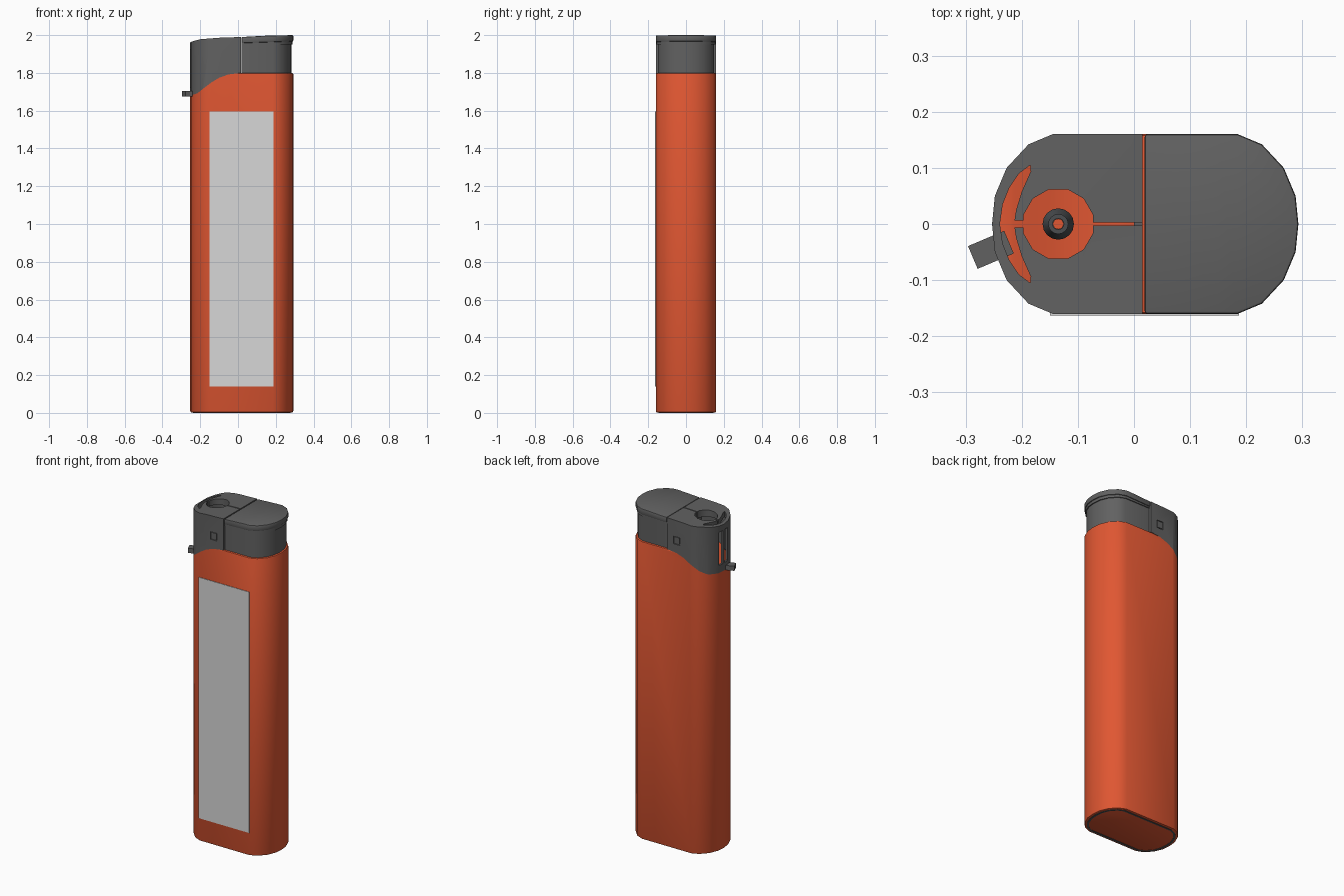
import bpy, bmesh, math
from mathutils import Matrix

if "Cube" in bpy.data.objects:
    bpy.data.objects.remove(bpy.data.objects["Cube"])


def material(name, rgb):
    m = bpy.data.materials.new(name)
    m.diffuse_color = (*rgb, 1)
    m.use_nodes = True
    m.node_tree.nodes["Principled BSDF"].inputs["Base Color"].default_value = m.diffuse_color
    return m


ORANGE = material("orange plastic", (0.75, 0.095, 0.032))
GREY = material("dark grey plastic", (0.12, 0.12, 0.12))
METAL = material("dark metal", (0.07, 0.075, 0.08))
BASE = material("base grey", (0.09, 0.09, 0.09))
LABEL = material("label light grey", (0.68, 0.68, 0.68))


def finish(name, bm, mat):
    bmesh.ops.recalc_face_normals(bm, faces=bm.faces)
    me = bpy.data.meshes.new(name)
    bm.to_mesh(me)
    bm.free()
    me.materials.append(mat)
    ob = bpy.data.objects.new(name, me)
    bpy.context.collection.objects.link(ob)
    return ob


def extrude(name, pts, lo, hi, mat=GREY, axis="z"):
    """Prism of a 2D outline: xy along z, or xz along y."""
    put = (lambda a, b, h: (a, b, h)) if axis == "z" else (lambda a, b, h: (a, h, b))
    bm = bmesh.new()
    rings = [[bm.verts.new(put(a, b, h)) for a, b in pts] for h in (lo, hi)]
    n = len(pts)
    for i in range(n):
        j = (i + 1) % n
        bm.faces.new((rings[0][i], rings[0][j], rings[1][j], rings[1][i]))
    bm.faces.new(rings[0][::-1])
    bm.faces.new(rings[1])
    return finish(name, bm, mat)


def box(name, x, y, z, mat=GREY):
    return extrude(name, [(x[0], y[0]), (x[1], y[0]), (x[1], y[1]), (x[0], y[1])], z[0], z[1], mat)


def apply(ob, mod):
    bpy.ops.object.select_all(action="DESELECT")
    bpy.context.view_layer.objects.active = ob
    ob.select_set(True)
    bpy.ops.object.modifier_apply(modifier=mod.name)


def boolean(ob, cutter, op="DIFFERENCE"):
    mod = ob.modifiers.new("cut", "BOOLEAN")
    mod.operation, mod.solver, mod.object = op, "EXACT", cutter
    apply(ob, mod)
    bpy.data.objects.remove(cutter)


def bevel(ob, width, segments=2):
    mod = ob.modifiers.new("bevel", "BEVEL")
    mod.width, mod.segments = width, segments
    mod.limit_method, mod.angle_limit = "ANGLE", math.radians(50)
    apply(ob, mod)


# Rounded cross-section; either end can be cut off straight
END = [(0, 0.16), (0.043, 0.142), (0.082, 0.1), (0.103, 0.05), (0.108, 0)]


def outline(inset=0.0, left=None, right=None):
    e = [(dx * (1 - inset / 0.108), y * (1 - inset / 0.16)) for dx, y in END]
    w = e[0][1]
    both = [(dx, y) for dx, y in e] + [(dx, -y) for dx, y in e[-2::-1]]
    r = [(0.185 + dx, -y) for dx, y in both] if right is None else [(right, -w), (right, w)]
    l = [(-0.145 - dx, y) for dx, y in both] if left is None else [(left, w), (left, -w)]
    return r + l


# Side-view curves: seam between body and guard, and the top surface
SEAM = [(-0.4, 1.675), (-0.25, 1.68), (-0.215, 1.692), (-0.18, 1.72), (-0.14, 1.75),
        (-0.1, 1.774), (-0.05, 1.792), (0.015, 1.8)]
TOP = [(0.3, 2.0), (0.15, 1.997), (0.019, 1.99), (-0.1, 1.986), (-0.2, 1.978),
       (-0.245, 1.966), (-0.26, 1.955), (-0.4, 1.95)]

# Fuel body with swooping top edge
body = extrude("fuel_body", outline(), 0.002, 1.8, ORANGE)
bevel(body, 0.008)
bevel_top = extrude("seam_cutter", SEAM + [(0.015, 2.2), (-0.4, 2.2)], -0.3, 0.3, axis="y")
boolean(body, bevel_top)

# Base plate with a shallow recess
base = extrude("base_plate", outline(0.014), 0.0, 0.03, BASE)
boolean(base, extrude("base_recess", outline(0.026), -0.05, 0.005))

# Front label
box("front_label", (-0.15, 0.187), (-0.163, -0.155), (0.14, 1.595), LABEL)

# Flame guard: hollow shell between the seam and the top curve
guard = extrude("flame_guard", outline(right=0.015), 1.6, 2.1)
profile = extrude("guard_profile", SEAM + [(0.3, 1.8)] + TOP, -0.3, 0.3, axis="y")
boolean(guard, profile, "INTERSECT")
boolean(guard, extrude("guard_hollow", outline(0.014, right=0.0), 1.5, 1.945))

# Flame hole, slit and crescent vent in the top
NX = -0.135
hole = [(NX + 0.064 * math.cos(math.tau * (i + 0.5) / 12),
         0.064 * math.sin(math.tau * (i + 0.5) / 12)) for i in range(12)]
boolean(guard, extrude("flame_hole", hole, 1.88, 2.1))
boolean(guard, box("slit", (-0.09, 0.05), (-0.003, 0.003), (1.9, 2.1)))
boolean(guard, box("notch", (-0.225, -0.18), (-0.006, 0.006), (1.9, 2.1)))
half = [(-0.239, 0), (-0.234, 0.035), (-0.222, 0.065), (-0.205, 0.09), (-0.185, 0.105)]
inner = [(-0.184, 0.094), (-0.2, 0.058), (-0.21, 0.025), (-0.214, 0)]
upper = half + inner
vent = upper + [(x, -y) for x, y in upper[-2:0:-1]]
boolean(guard, extrude("crescent_vent", vent, 1.9, 2.1))

for s in (1, -1):
    # Air windows in the end wall
    ys = sorted((0.008 * s, 0.042 * s))
    boolean(guard, box("window", (-0.4, -0.225), ys, (1.725, 1.925)))
    # Square clip on each side
    ys = sorted((0.154 * s, 0.2 * s))
    boolean(guard, box("clip_recess", (-0.072, -0.028), ys, (1.844, 1.892)))
    ys = sorted((0.15 * s, 0.159 * s))
    box("clip_" + ("back" if s > 0 else "front"), (-0.067, -0.033), ys, (1.849, 1.887))

# Thumb button: inset block under a full-width lip
extrude("button_block", outline(0.011, left=0.019), 1.78, 1.975)
extrude("button_ridge", outline(0.005, left=0.019), 1.95, 1.975)
lip = extrude("button_lip", outline(left=0.019), 1.9, 2.1)
profile = extrude("lip_profile", [(0.0, 1.957), (0.3, 1.967)] + TOP[:3] + [(0.0, 1.989)],
                  -0.3, 0.3, axis="y")
boolean(lip, profile, "INTERSECT")
bevel(lip, 0.005)

# Flame adjuster lever
lever = box("adjuster_lever", (-0.035, 0.035), (-0.022, 0.022), (1.675, 1.703))
lever.data.transform(Matrix.Translation((-0.255, -0.046, 0)) @ Matrix.Rotation(math.radians(23), 4, "Z"))

# Gas nozzle: turned profile with an orange core
rings = [(0.028, 1.7), (0.028, 1.87), (0.018, 1.885), (0.018, 1.92), (0.01, 1.92), (0.01, 1.87)]
bm = bmesh.new()
N = 16
loops = [[bm.verts.new((NX + r * math.cos(math.tau * i / N), r * math.sin(math.tau * i / N), z))
          for i in range(N)] for r, z in rings]
for a, b in zip(loops, loops[1:]):
    for i in range(N):
        j = (i + 1) % N
        bm.faces.new((a[i], a[j], b[j], b[i]))
bm.faces.new(loops[0])
bm.faces.new(loops[-1])
finish("gas_nozzle", bm, METAL)
core = [(NX + 0.0095 * math.cos(math.tau * i / N), 0.0095 * math.sin(math.tau * i / N)) for i in range(N)]
extrude("nozzle_core", core, 1.86, 1.9, ORANGE)

# Smooth the rounded ends, keep edges sharp
bpy.ops.object.select_all(action="SELECT")
bpy.context.view_layer.objects.active = body
bpy.ops.object.shade_smooth_by_angle(angle=math.radians(35))
